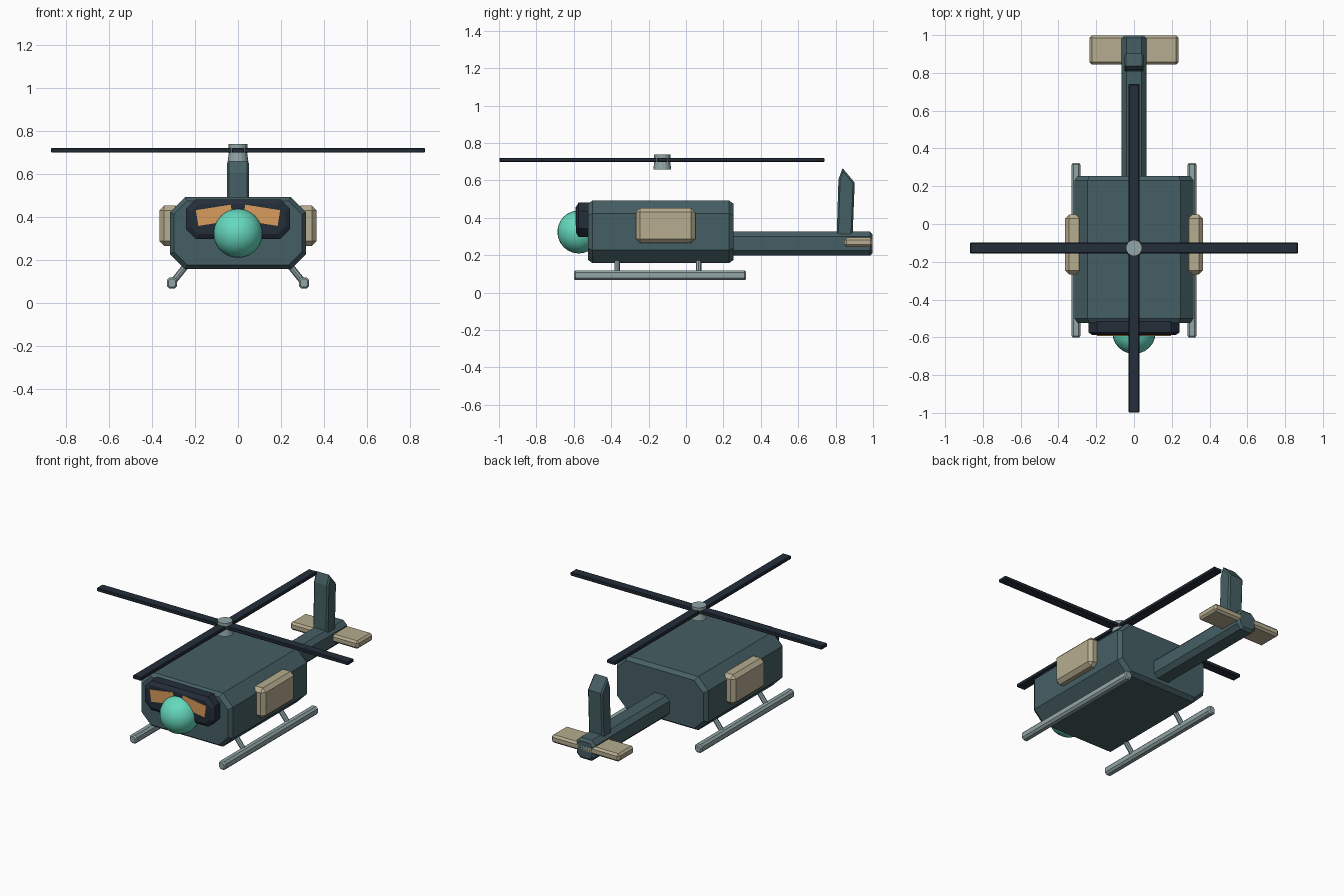
import bpy, bmesh, math
from mathutils import Vector, Matrix

if "Cube" in bpy.data.objects:
    bpy.data.objects.remove(bpy.data.objects["Cube"])


def material(name, rgb):
    m = bpy.data.materials.new(name)
    lin = [c / 255 / 12.92 if c < 11 else ((c / 255 + 0.055) / 1.055) ** 2.4 for c in rgb]
    m.diffuse_color = (*lin, 1)
    m.use_nodes = True
    m.node_tree.nodes["Principled BSDF"].inputs["Base Color"].default_value = m.diffuse_color
    return m


SLATE = material("slate teal", (69, 95, 100))
TAN = material("tan", (182, 172, 143))
DARK = material("dark navy", (36, 46, 58))
GREY = material("pale grey", (146, 165, 166))
MINT = material("mint", (102, 217, 190))
ORANGE = material("amber", (217, 156, 92))


def finish(name, bm, mat):
    bmesh.ops.recalc_face_normals(bm, faces=bm.faces[:])
    me = bpy.data.meshes.new(name)
    bm.to_mesh(me)
    bm.free()
    me.materials.append(mat)
    ob = bpy.data.objects.new(name, me)
    bpy.context.collection.objects.link(ob)
    return ob


def box(name, lo, hi, mat, bevel):
    """Box between two corners with a single chamfer."""
    lo, hi = Vector(lo), Vector(hi)
    bm = bmesh.new()
    bmesh.ops.create_cube(bm, size=1)
    for v in bm.verts:
        v.co = (lo + hi) / 2 + v.co * (hi - lo)
    if bevel:
        bmesh.ops.bevel(bm, geom=bm.edges[:], offset=bevel, segments=1, affect='EDGES')
    return finish(name, bm, mat)


def octagon_bar(name, x, w, z0, z1, y0, y1, chamfer, rim, inset, mat):
    """Eight-sided bar along y, with both ends drawn in by a small rim."""
    bm = bmesh.new()
    rings = []
    zc, h = (z0 + z1) / 2, (z1 - z0) / 2
    for y, s in ((y0, inset), (y0 + rim, 0), (y1 - rim, 0), (y1, inset)):
        a, b, c = w - s, h - s, chamfer - s * 0.4
        pts = [(a, b - c), (a - c, b), (c - a, b), (-a, b - c),
               (-a, c - b), (c - a, -b), (a - c, -b), (a, c - b)]
        rings.append([bm.verts.new((x + px, y, zc + pz)) for px, pz in pts])
    for r, s in zip(rings, rings[1:]):
        for i in range(8):
            j = (i + 1) % 8
            bm.faces.new((r[i], r[j], s[j], s[i]))
    bm.faces.new(rings[0])
    bm.faces.new(rings[-1])
    return finish(name, bm, mat)


def cone(name, a, b, ra, rb, sides, mat):
    """Cylinder or cone frustum from point a to point b."""
    a, b = Vector(a), Vector(b)
    rot = (b - a).to_track_quat('Z', 'Y').to_matrix().to_4x4()
    bm = bmesh.new()
    bmesh.ops.create_cone(bm, cap_ends=True, segments=sides, radius1=ra, radius2=rb,
                          depth=(b - a).length, matrix=Matrix.Translation((a + b) / 2) @ rot)
    return finish(name, bm, mat)


def smooth(ob, angle):
    bpy.ops.object.select_all(action='DESELECT')
    ob.select_set(True)
    bpy.context.view_layer.objects.active = ob
    bpy.ops.object.shade_smooth_by_angle(angle=math.radians(angle))


# Fuselage and tail boom
octagon_bar("fuselage", 0, 0.316, 0.157, 0.492, -0.525, 0.255, 0.07, 0.025, 0.018, SLATE)
octagon_bar("tail_boom", 0, 0.065, 0.198, 0.326, 0.2, 0.998, 0.026, 0.014, 0.014, SLATE)

# Tail fin: side profile extruded across x, then chamfered
bm = bmesh.new()
profile = [(0.805, 0.28), (0.89, 0.28), (0.902, 0.588), (0.837, 0.665), (0.815, 0.605)]
bm.faces.new([bm.verts.new((-0.051, y, z)) for y, z in profile])
res = bmesh.ops.extrude_face_region(bm, geom=bm.faces[:])
bmesh.ops.translate(bm, vec=(0.102, 0, 0),
                    verts=[g for g in res["geom"] if isinstance(g, bmesh.types.BMVert)])
bmesh.ops.recalc_face_normals(bm, faces=bm.faces[:])
side_edges = [e for e in bm.edges if abs(e.verts[0].co.x - e.verts[1].co.x) < 1e-5]
bmesh.ops.bevel(bm, geom=side_edges, offset=0.009, segments=1, affect='EDGES')
finish("tail_fin", bm, SLATE)

# Tailplane
box("tailplane", (-0.235, 0.845, 0.244), (0.235, 0.998, 0.293), TAN, 0.012)

# Visor frame, round nose
octagon_bar("visor_frame", 0, 0.242, 0.297, 0.481, -0.588, -0.49, 0.045, 0.014, 0.022, DARK)
bm = bmesh.new()
bmesh.ops.create_uvsphere(bm, u_segments=24, v_segments=12, radius=0.115,
                          matrix=Matrix.Translation((0, -0.573, 0.324)) @ Matrix.Rotation(math.pi / 2, 4, 'X'))
smooth(finish("nose_ball", bm, MINT), 40)

for side, label in ((-1, "left"), (1, "right")):
    # Tilted window pane
    pane = box(label + "_window", (-0.082, -0.004, -0.037), (0.082, 0.004, 0.037), ORANGE, 0)
    pane.location = (side * 0.109, -0.588, 0.407)
    pane.rotation_euler.y = side * math.radians(9)

    # Side pod
    x0, x1 = sorted((side * 0.27, side * 0.365))
    box(label + "_side_pod", (x0, -0.268, 0.265), (x1, 0.05, 0.452), TAN, 0.022)

    # Landing skid with two struts
    octagon_bar(label + "_skid", side * 0.307, 0.024, 0.066, 0.118, -0.6, 0.322,
                0.012, 0.008, 0.007, GREY)
    for y, end in ((-0.368, "front"), (0.068, "rear")):
        cone(label + "_" + end + "_strut", (side * 0.232, y, 0.185), (side * 0.304, y, 0.095),
             0.015, 0.015, 8, GREY)

# Rotor: two crossed blades on a small hub
C = -0.127
box("blade_across", (-0.868, C - 0.029, 0.698), (0.868, C + 0.029, 0.72), DARK, 0.004)
box("blade_along", (-0.029, C - 0.871, 0.698), (0.029, C + 0.868, 0.72), DARK, 0.004)
cone("rotor_cap", (0, C, 0.697), (0, C, 0.738), 0.043, 0.043, 16, GREY)
cone("rotor_hub", (0, C, 0.658), (0, C, 0.70), 0.048, 0.042, 16, GREY)
